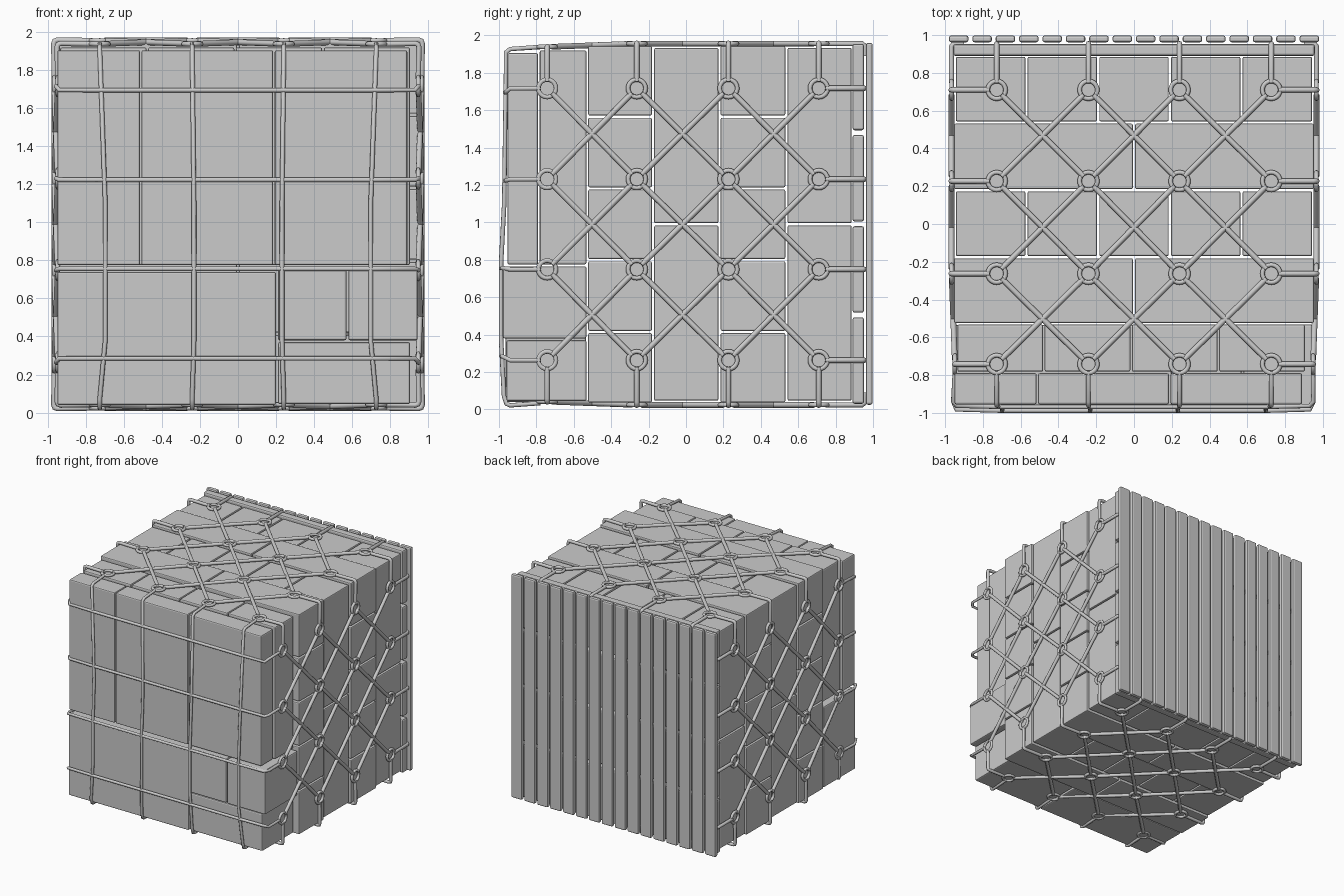
import bpy, bmesh
from math import cos, sin, pi
from mathutils import Vector, Matrix

if "Cube" in bpy.data.objects:
    bpy.data.objects.remove(bpy.data.objects["Cube"])

ZC = 0.99            # height of the block's centre
US = [-0.727, -0.241, 0.241, 0.727]   # net nodes across a side
VS = [-0.742, -0.263, 0.227, 0.71]    # net nodes from front to back


def boxes(name, items, bevel=0.01, seg=2):
    """One object from many (x0, x1, y0, y1, z0, z1) boxes with bevelled edges."""
    bm = bmesh.new()
    for x0, x1, y0, y1, z0, z1 in items:
        m = Matrix.Translation(((x0 + x1) / 2, (y0 + y1) / 2, (z0 + z1) / 2))
        bmesh.ops.create_cube(bm, size=1, matrix=m @ Matrix.Diagonal((x1 - x0, y1 - y0, z1 - z0, 1)))
    me = bpy.data.meshes.new(name)
    bm.to_mesh(me)
    bm.free()
    ob = bpy.data.objects.new(name, me)
    bpy.context.collection.objects.link(ob)
    mod = ob.modifiers.new("bevel", 'BEVEL')
    mod.width, mod.segments = bevel, seg
    return ob


def rope(name, paths, r):
    """Round rope along every path, as one mesh object."""
    cu = bpy.data.curves.new(name, 'CURVE')
    cu.dimensions = '3D'
    cu.bevel_depth, cu.bevel_resolution, cu.use_fill_caps = r, 2, True
    for pts in paths:
        closed = (Vector(pts[0]) - Vector(pts[-1])).length < 1e-6
        if closed:
            pts = pts[:-1]
        s = cu.splines.new('POLY')
        s.points.add(len(pts) - 1)
        for p, co in zip(s.points, pts):
            p.co = (*co, 1)
        s.use_cyclic_u = closed
    ob = bpy.data.objects.new(name, cu)
    bpy.context.collection.objects.link(ob)
    bpy.ops.object.select_all(action='DESELECT')
    ob.select_set(True)
    bpy.context.view_layer.objects.active = ob
    bpy.ops.object.convert(target='MESH')
    return bpy.context.object


def cells(lo, hi, n, gap=0.01):
    w = (hi - lo + gap) / n
    return [(lo + i * w, lo + (i + 1) * w - gap) for i in range(n)]


# Pallet at the back: upright slats on four cross boards
boxes("pallet_slats", [(a, b, 0.962, 0.998, 0.025, 1.96)
                       for a, b in cells(-0.98, 0.98, 16, 0.02)], 0.012)
boxes("pallet_cross_boards", [(-0.957, 0.957, 0.89, 0.952, a, b)
                              for a, b in cells(0.03, 1.955, 4, 0.025)], 0.012)

# Four cross-stacked layers of cartons
for i, (y0, y1) in enumerate([(0.543, 0.885), (0.185, 0.531), (-0.17, 0.173), (-0.523, -0.182)]):
    nx, nz = (5, 2) if i % 2 == 0 else (2, 5)
    e = 0.943 if i % 2 == 0 else 0.953
    boxes(f"carton_layer_{i + 1}", [(a, b, y0, y1, c, d)
          for a, b in cells(-e, e, nx, 0.012) for c, d in cells(ZC - e, ZC + e, nz, 0.012)], 0.008)

# Loose parcels on the front
boxes("upper_inner_parcels", [(a, b, -0.782, -0.532, 0.775, 1.92)
                              for a, b in cells(-0.935, 0.905, 4, 0.008)])
boxes("upper_outer_parcels", [(a, b, -0.955, -0.79, 0.775, 1.905)
                              for a, b in [(-0.95, -0.515), (-0.508, 0.185), (0.193, 0.89)]])
boxes("lower_large_parcel", [(-0.95, 0.2, -0.965, -0.535, 0.04, 0.74)])
boxes("lower_small_parcels", [(0.21, 0.57, -0.975, -0.532, 0.38, 0.765),
                              (0.58, 0.945, -0.98, -0.532, 0.38, 0.765),
                              (0.21, 0.905, -0.96, -0.532, 0.045, 0.37)])


# Cargo net on the four long sides
def height(v):
    return 0.948 if v < -0.5 else 0.966


def side(k, u, v, n):
    a = k * pi / 2
    return (u * cos(a) + n * sin(a), v, ZC + n * cos(a) - u * sin(a))


def between(k, p, q):
    """Diagonal rope from ring to ring."""
    p, q = Vector((*p, height(p[1]))), Vector((*q, height(q[1])))
    d = (q - p).normalized() * 0.037
    return [side(k, *(p + d)), side(k, *(q - d))]


rings, diagonals, corner_ties, back_ties, knots = [], [], [], [], []
for k in range(4):
    for i, u in enumerate(US):
        for j, v in enumerate(VS):
            h = height(v)
            rings.append([side(k, u + 0.047 * cos(t * pi / 10), v + 0.047 * sin(t * pi / 10), h)
                          for t in range(20)])
            rings[-1].append(rings[-1][0])
            if i < 3 and j < 3:
                diagonals.append(between(k, (u, v), (US[i + 1], VS[j + 1])))
                diagonals.append(between(k, (US[i + 1], v), (u, VS[j + 1])))
    for v in VS:      # over the edge to the next side
        h, u = height(v), US[3] + 0.037
        c = h + 0.003
        corner_ties.append([side(k, u, v, h), side(k, c - 0.02, v, c),
                            side(k, c - 0.005, v, c - 0.005),
                            side(k, c, v, c - 0.02), side(k, h, v, u)])
    for u in US:      # hooked onto the pallet
        back_ties.append([side(k, u, VS[3] + 0.037, 0.966), side(k, u, 0.94, 0.966),
                          side(k, u, 0.955, 0.955), side(k, u, 0.955, 0.9)])

rope("net_rings", rings, 0.012)
rope("net_diagonal_ropes", diagonals, 0.015)
rope("net_corner_ties", corner_ties, 0.014)
rope("net_back_ties", back_ties, 0.014)

# Straps across the front, tied to the front row of rings
uprights, levels = [], []
v0 = VS[0] - 0.037
for u in US:
    m = u * 0.96
    uprights.append([(u, v0, ZC + 0.948), (u, -0.94, 1.927), (u, -0.962, 1.91), (m, -0.972, 1.1),
                     (m, -0.989, 0.78), (m, -0.989, 0.38), (u, -0.973, 0.07),
                     (u, -0.96, 0.03), (u, -0.94, 0.022), (u, v0, ZC - 0.956)])
    z, zf = ZC + u, ZC + u * 0.97
    y = -0.968 if u > 0 else -0.988
    levels.append([(-0.948, v0, z), (-0.957, -0.94, z), (-0.94, y + 0.005, zf), (-0.7, y, zf),
                   (0.7, y, zf), (0.93, y + 0.005, zf), (0.95, -0.94, z), (0.948, v0, z)])
rope("front_upright_straps", uprights, 0.012)
rope("front_level_straps", levels, 0.012)
